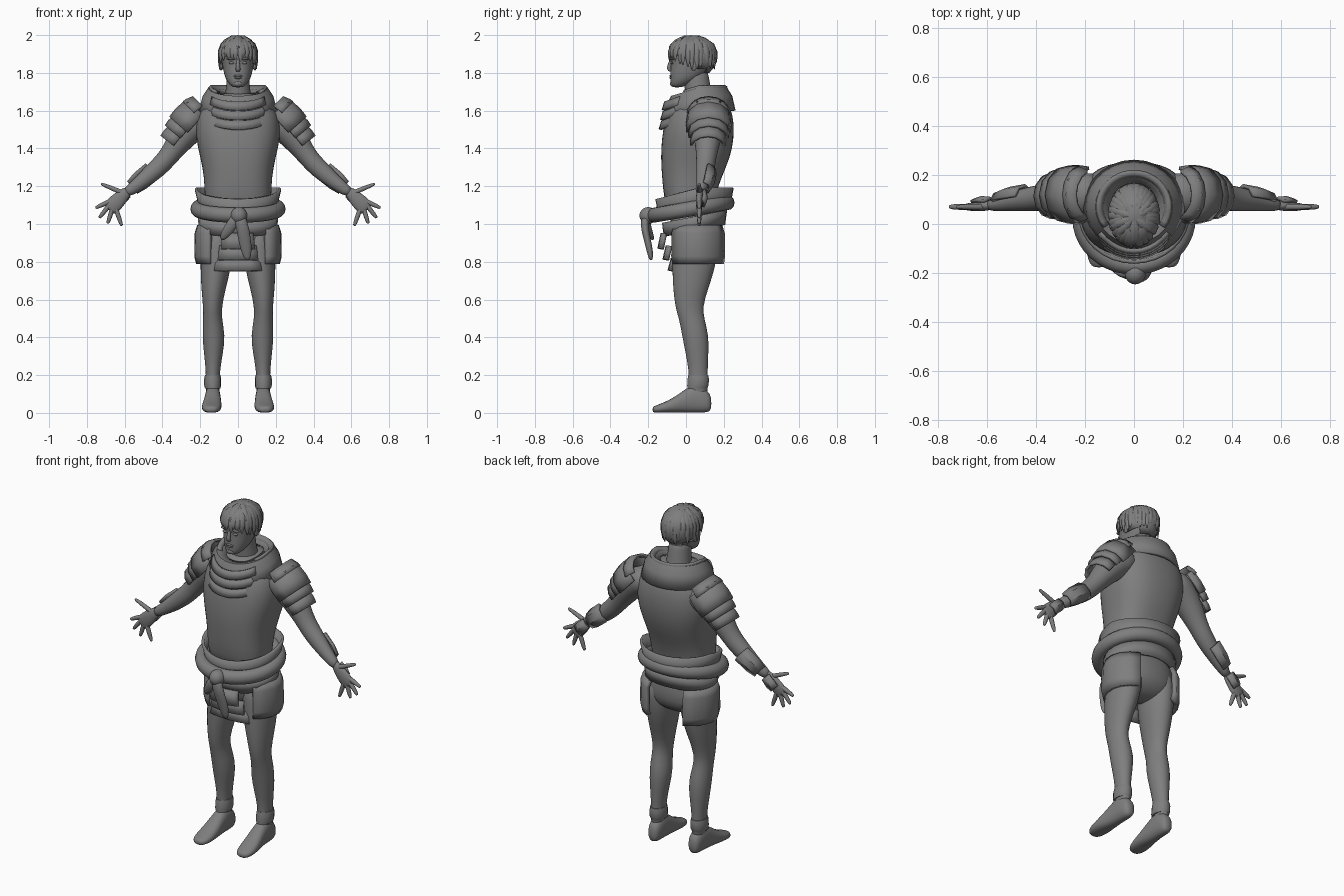
import bpy, bmesh, math, random
from mathutils import Vector, Matrix

if "Cube" in bpy.data.objects:
    bpy.data.objects.remove(bpy.data.objects["Cube"])
random.seed(4)
X, Y, Z = Vector((1, 0, 0)), Vector((0, 1, 0)), Vector((0, 0, 1))

grey = bpy.data.materials.new("plain grey")
grey.use_nodes = True
grey.diffuse_color = (0.21, 0.21, 0.21, 1)
grey.node_tree.nodes["Principled BSDF"].inputs["Base Color"].default_value = grey.diffuse_color


def finish(name, bm, smooth=0, mirror=False, thick=0, angle=180):
    bmesh.ops.recalc_face_normals(bm, faces=bm.faces)
    me = bpy.data.meshes.new(name)
    bm.to_mesh(me)
    bm.free()
    me.materials.append(grey)
    ob = bpy.data.objects.new(name, me)
    bpy.context.collection.objects.link(ob)
    bpy.ops.object.select_all(action='DESELECT')
    ob.select_set(True)
    bpy.context.view_layer.objects.active = ob
    bpy.ops.object.shade_smooth_by_angle(angle=math.radians(angle))
    if thick:
        mod = ob.modifiers.new("thickness", 'SOLIDIFY')
        mod.thickness, mod.offset = thick, 0
    if smooth:
        ob.modifiers.new("smooth", 'SUBSURF').levels = smooth
        ob.modifiers["smooth"].render_levels = smooth
    if mirror:
        ob.modifiers.new("mirror", 'MIRROR')
    return ob


def skin(bm, rows, closed=True, caps=True):
    rows = [[bm.verts.new(p) for p in row] for row in rows]
    n = len(rows[0])
    for a, b in zip(rows, rows[1:]):
        for i in range(n if closed else n - 1):
            j = (i + 1) % n
            bm.faces.new((a[i], a[j], b[j], b[i]))
    if caps:
        bm.faces.new(rows[0])
        bm.faces.new(rows[-1])


def loft(bm, sections, n=14, u=None, v=None, power=2):
    """Sections are (x, y, z, radius along v, radius along u)."""
    pts = [Vector(s[:3]) for s in sections]
    rows = []
    for k, s in enumerate(sections):
        t = (pts[min(k + 1, len(pts) - 1)] - pts[max(k - 1, 0)]).normalized()
        uu = u or Y
        vv = v or t.cross(uu).normalized()
        row = []
        for i in range(n):
            a = math.tau * i / n
            c, d = math.cos(a), math.sin(a)
            c, d = (math.copysign(abs(w) ** (2 / power), w) for w in (c, d))
            row.append(pts[k] + vv * c * s[3] + uu * d * s[4])
        rows.append(row)
    skin(bm, rows)


def body(name, sections, mirror=False, smooth=1, **kw):
    bm = bmesh.new()
    loft(bm, sections, **kw)
    return finish(name, bm, smooth, mirror)


def stack(rows):
    """Rows are (z, front y, back y, half width) of an upright form."""
    return [(0, (f + b) / 2, z, w, (b - f) / 2) for z, f, b, w in rows]


def hoop(name, yc, rings, tilt=0, a0=0, a1=360, n=28, thick=.015, mirror=False, limit=.03):
    """Upright band: rings are (rx, ry, z), angle 270 is the front."""
    full = a1 - a0 == 360
    rows = []
    for rx, ry, z in rings:
        row = []
        for i in range(n if full else n + 1):
            a = math.radians(a0 + (a1 - a0) * i / n)
            dy = ry * math.sin(a)
            row.append((rx * math.cos(a), yc + dy, z + tilt * min(dy, limit)))
        rows.append(row)
    bm = bmesh.new()
    skin(bm, rows, full, False)
    return finish(name, bm, 0, mirror, thick, 32)


def guard(name, p0, p1, r0, r1, a0, a1, n=6, thick=.014):
    """Curved plate about a limb axis; angle 0 is up and out, 90 is the back."""
    p0, p1 = Vector(p0), Vector(p1)
    v = (p1 - p0).cross(Y).normalized()
    rows = []
    for p, r in ((p0, r0), (p0.lerp(p1, .6), (r0 + r1) / 2 + .005), (p1, r1)):
        angs = [math.radians(a0 + (a1 - a0) * i / n) for i in range(n + 1)]
        rows.append([p + (v * math.cos(a) + Y * math.sin(a)) * r for a in angs])
    bm = bmesh.new()
    skin(bm, rows, False, False)
    return finish(name, bm, 0, True, thick, 35)


def blob(bm, c, size, rot=0):
    m = Matrix.Translation(c) @ Matrix.Rotation(rot, 4, 'X') @ Matrix.Diagonal((*size, 1))
    return bmesh.ops.create_uvsphere(bm, u_segments=16, v_segments=10, radius=1, matrix=m)


# Torso and pelvis
body("torso", stack([(1.02, -.09, .15, .17), (1.15, -.12, .155, .178), (1.25, -.128, .19, .18),
                     (1.35, -.135, .235, .2), (1.45, -.13, .255, .225), (1.54, -.115, .255, .225),
                     (1.61, -.09, .24, .205), (1.66, -.05, .21, .15), (1.7, -.01, .17, .085)]),
     n=24, u=Y, v=X, power=2.5)
body("pelvis", stack([(.8, .02, .09, .08), (.84, -.05, .16, .17), (.9, -.075, .185, .195),
                      (.98, -.085, .18, .195), (1.1, -.09, .16, .18)]), n=20, u=Y, v=X, power=2.3)

# Legs and feet
body("legs", [(.1, .05, 1, .08, .12), (.112, .05, .88, .088, .125), (.118, .04, .76, .082, .115),
              (.13, .025, .66, .066, .095), (.135, .015, .56, .05, .074), (.135, .03, .5, .05, .068),
              (.128, .05, .41, .062, .072), (.13, .058, .32, .052, .062), (.133, .065, .22, .037, .05),
              (.134, .065, .15, .038, .052), (.134, .065, .08, .035, .05)], mirror=True, u=Y, v=X, n=16)
body("feet", [(.132, .135, .05, .022, .035), (.132, .115, .06, .038, .06), (.133, .06, .08, .042, .08),
              (.134, 0, .065, .044, .066), (.137, -.06, .042, .052, .042), (.141, -.12, .027, .054, .027),
              (.142, -.16, .02, .042, .02), (.142, -.178, .018, .022, .014)], mirror=True, u=Z, v=X, power=2.4)
bm = bmesh.new()
loft(bm, [(.134, .065, .2, .041, .054), (.134, .065, .18, .045, .058),
          (.134, .063, .145, .045, .058), (.134, .06, .13, .041, .054)], u=Y, v=X)
finish("ankle_cuffs", bm, 0, True, 0, 40)

# Arms, hands and fingers
body("arms", [(.13, .125, 1.57, .08, .09), (.22, .12, 1.54, .085, .092), (.3, .115, 1.455, .074, .076),
              (.355, .11, 1.375, .055, .056), (.4, .105, 1.32, .053, .054), (.46, .098, 1.265, .05, .047),
              (.54, .085, 1.2, .035, .034), (.6, .075, 1.16, .028, .024)], mirror=True)
bm = bmesh.new()
loft(bm, [(.575, .077, 1.185, .024, .02), (.61, .073, 1.15, .037, .021), (.645, .07, 1.115, .046, .02),
          (.675, .07, 1.085, .045, .016), (.685, .07, 1.075, .035, .01)], n=10)
for base, tip in (((.69, 1.115), (.755, 1.085)), ((.685, 1.095), (.735, 1.032)),
                  ((.667, 1.076), (.69, 1.002)), ((.643, 1.07), (.615, .99)), ((.61, 1.165), (.725, 1.213))):
    (bx, bz), (tx, tz) = base, tip
    loft(bm, [(bx + (tx - bx) * f, .07, bz + (tz - bz) * f, r, r)
              for f, r in ((-.3, .014), (.1, .014), (.55, .013), (.9, .01), (1, .006))], n=8)
finish("hands", bm, 1, True)

# Shoulder, forearm and hand plates
guard("shoulder_plates_upper", (.19, .12, 1.585), (.275, .12, 1.49), .108, .112, -95, 95)
guard("shoulder_plates_middle", (.255, .12, 1.515), (.305, .12, 1.455), .096, .1, -90, 90)
guard("shoulder_plates_lower", (.285, .12, 1.475), (.335, .115, 1.41), .083, .088, -85, 85)
guard("shoulder_ridges", (.165, .12, 1.6), (.205, .12, 1.56), .1, .118, -70, 70)
guard("forearm_plates", (.45, .1, 1.275), (.555, .083, 1.19), .057, .044, 15, 140, 3)
guard("hand_plates", (.59, .06, 1.165), (.645, .055, 1.11), .045, .045, 50, 130, 2)

# Collar and chest bands
hoop("collar", .07, [(.1, .1, 1.695), (.155, .145, 1.715), (.18, .168, 1.675), (.2, .185, 1.6)],
     tilt=.3, limit=0)
hoop("collar_rim", .07, [(.125, .12, 1.7), (.15, .145, 1.73)], tilt=.3, a0=-35, a1=215, limit=0)
for i, label in enumerate(("upper", "middle", "lower")):
    hoop("chest_band_" + label, .06, [(.16 + .008 * i, .168 + .008 * i, 1.705 - .048 * i),
                                      (.172 + .008 * i, .182 + .008 * i, 1.665 - .048 * i)],
         tilt=.35, a0=213, a1=327, n=10)

# Belt, rope sash and its knot
hoop("waist_band", .045, [(.195, .18, 1.07), (.222, .2, 1.185)], tilt=.26, n=32)
hoop("hip_band", .045, [(.2, .155, .965), (.205, .165, 1.04)], tilt=.2, limit=1)
bm = bmesh.new()
rings, sides = 40, 12
rows = []
for i in range(rings + 1):
    a = math.tau * i / rings
    rows.append([((.215 + .037 * math.cos(b)) * math.cos(a), .025 + (.195 + .037 * math.cos(b)) * math.sin(a),
                  1.08 + .17 * .195 * math.sin(a) + .04 * math.sin(b))
                 for b in (math.tau * k / sides for k in range(sides))])
skin(bm, rows, True, False)
bmesh.ops.remove_doubles(bm, verts=bm.verts, dist=.0001)
finish("rope_sash", bm)
bm = bmesh.new()
blob(bm, (.005, -.2, 1.045), (.045, .048, .045))
loft(bm, [(0, -.2, 1.07, .03, .03), (.02, -.225, 1.0, .035, .022), (.035, -.205, .92, .036, .02),
          (.046, -.19, .85, .03, .018), (.052, -.185, .805, .012, .01)], n=10)
loft(bm, [(.01, -.2, 1.06, .03, .025), (-.03, -.21, 1.0, .032, .02),
          (-.065, -.19, .95, .028, .018), (-.09, -.175, .915, .012, .01)], n=10)
finish("sash_knot", bm, 1)

# Front flap and hip panels
for i, label in enumerate(("upper", "middle", "lower")):
    hoop("front_flap_" + label, .12, [(.23 + .03 * i, .245 - .027 * i, .95 - .066 * i),
                                      (.26 + .03 * i, .262 - .027 * i, .868 - .058 * i)],
         a0=250 - i * 1.5, a1=290 + i * 1.5, n=4, thick=.02)
hoop("hip_panels", .055, [(.205, .15, .99), (.218, .165, .95), (.22, .167, .83), (.21, .16, .79)],
     a0=-48, a1=58, n=6, thick=.025, mirror=True)

# Neck, head, ears and face
body("neck", [(0, .075, 1.62, .085, .085), (0, .065, 1.7, .066, .07), (0, .055, 1.77, .062, .07),
              (0, .045, 1.83, .06, .07)], u=Y, v=X)
body("head", stack([(1.722, -.072, -.025, .026), (1.74, -.082, .02, .047), (1.77, -.083, .08, .068),
                    (1.81, -.084, .12, .078), (1.845, -.08, .14, .084), (1.88, -.086, .145, .088),
                    (1.92, -.082, .14, .086), (1.955, -.06, .115, .07), (1.975, -.02, .08, .035)]),
     n=20, u=Y, v=X, power=2.2)
bm = bmesh.new()
loft(bm, [(0, -.076, 1.88, .008, .008), (0, -.086, 1.85, .01, .01),
          (0, -.092, 1.818, .015, .014), (0, -.08, 1.805, .012, .008)], n=8, u=Y, v=X)
for z, w in ((1.784, .026), (1.774, .022)):
    blob(bm, (0, -.08, z), (w, .008, .006))
blob(bm, (0, -.071, 1.743), (.024, .014, .016))
for s in (-1, 1):
    blob(bm, (s * .034, -.074, 1.853), (.015, .008, .007))
    blob(bm, (s * .035, -.074, 1.874), (.026, .012, .007))
    blob(bm, (s * .09, .045, 1.845), (.01, .02, .034), -.2)
finish("face_features", bm, 1)

# Hair cap with loose locks
bm = bmesh.new()
blob(bm, (0, .037, 1.885), (.099, .126, .11), .1)
low = [f for f in bm.faces
       if f.calc_center_median().z < 1.925 - max(0, min(1, (f.calc_center_median().y + .05) / .14)) * .11]
bmesh.ops.delete(bm, geom=low, context='FACES')
finish("hair_cap", bm, 0, False, .01)
bm = bmesh.new()
for i in range(30):
    a = math.tau * (i + random.uniform(-.3, .3)) / 30
    front = max(0, -math.sin(a))
    c, s = math.cos(a), math.sin(a)
    drop = 1.835 + .045 * front + random.uniform(-.02, .02)
    loft(bm, [(c * r, .035 + s * r * 1.25, z, w, w * .6) for r, z, w in
              ((.05, 1.983, .014), (.082, 1.955, .02), (.097, 1.915, .018),
               (.1, (drop + 1.915) / 2, .013), (.098, drop, .003))],
         n=6, u=Vector((c, s, 0)), v=Vector((-s, c, 0)))
for i in range(14):
    a = random.uniform(0, math.tau)
    c, s = math.cos(a), math.sin(a)
    loft(bm, [(c * r, .03 + s * r * 1.2, z, w, .008) for r, z, w in
              ((0, 1.988, .012), (.035, 1.99, .017), (.075, 1.968, .014), (.1, 1.935, .003))],
         n=6, u=Z, v=Vector((-s, c, 0)))
finish("hair_locks", bm, 0, False, 0, 50)
